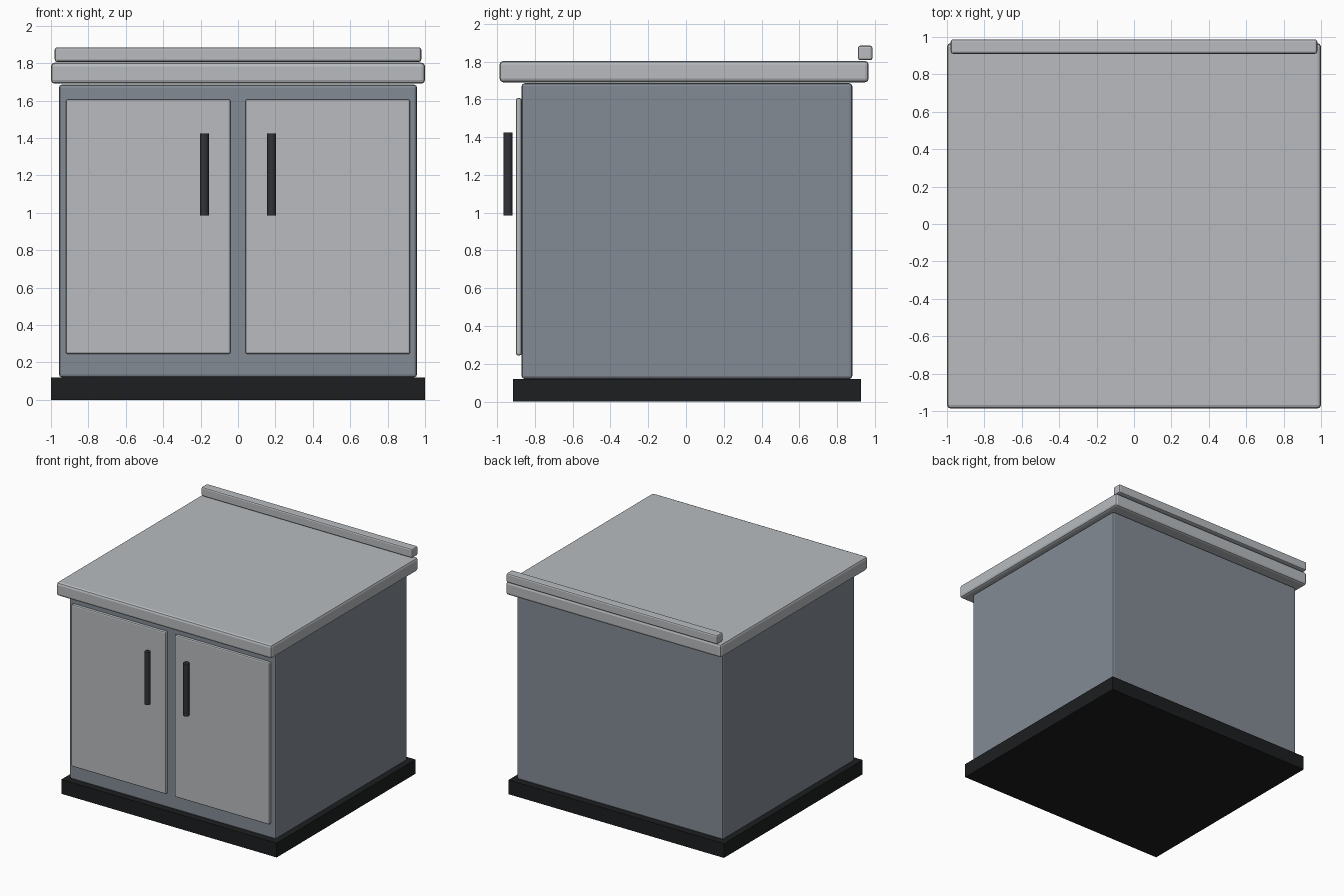
import bpy
import math

if "Cube" in bpy.data.objects:
    bpy.data.objects.remove(bpy.data.objects["Cube"])


def material(name, rgb):
    m = bpy.data.materials.new(name)
    m.diffuse_color = (*rgb, 1)
    m.use_nodes = True
    m.node_tree.nodes["Principled BSDF"].inputs["Base Color"].default_value = m.diffuse_color
    return m


BLACK = material("black_base", (0.012, 0.013, 0.014))
DARK = material("dark_handle", (0.03, 0.033, 0.04))
BODY = material("body_grey", (0.23, 0.26, 0.30))
LIGHT = material("light_grey", (0.48, 0.50, 0.52))


def box(name, x, y, z, mat, bevel=0.0):
    """Box from (min, max) ranges with optional rounded edges."""
    bpy.ops.mesh.primitive_cube_add(
        size=1, location=[(a + b) / 2 for a, b in (x, y, z)])
    ob = bpy.context.object
    ob.name = name
    ob.scale = [b - a for a, b in (x, y, z)]
    bpy.ops.object.transform_apply(location=False, rotation=False, scale=True)
    ob.data.materials.append(mat)
    if bevel:
        mod = ob.modifiers.new("Bevel", 'BEVEL')
        mod.width = bevel
        mod.segments = 2
    return ob


# Plinth, carcass, worktop and rear rail
box("plinth", (-1, 1), (-0.915, 0.925), (0, 0.12), BLACK)
box("cabinet_body", (-0.957, 0.957), (-0.87, 0.88), (0.12, 1.685), BODY, 0.015)
box("worktop", (-1, 1), (-0.987, 0.967), (1.69, 1.803), LIGHT, 0.02)
box("back_rail", (-0.98, 0.98), (0.91, 0.987), (1.807, 1.884), LIGHT, 0.012)

# Doors and their round bar handles
for side, s in (("left", -1), ("right", 1)):
    box(side + "_door", sorted((s * 0.04, s * 0.92)), (-0.90, -0.87),
        (0.245, 1.606), LIGHT, 0.01)
    bpy.ops.mesh.primitive_cylinder_add(
        vertices=16, radius=0.024, depth=0.44, location=(s * 0.18, -0.943, 1.205))
    handle = bpy.context.object
    handle.name = side + "_handle"
    handle.data.materials.append(DARK)
    bpy.ops.object.shade_smooth_by_angle(angle=math.radians(40))
